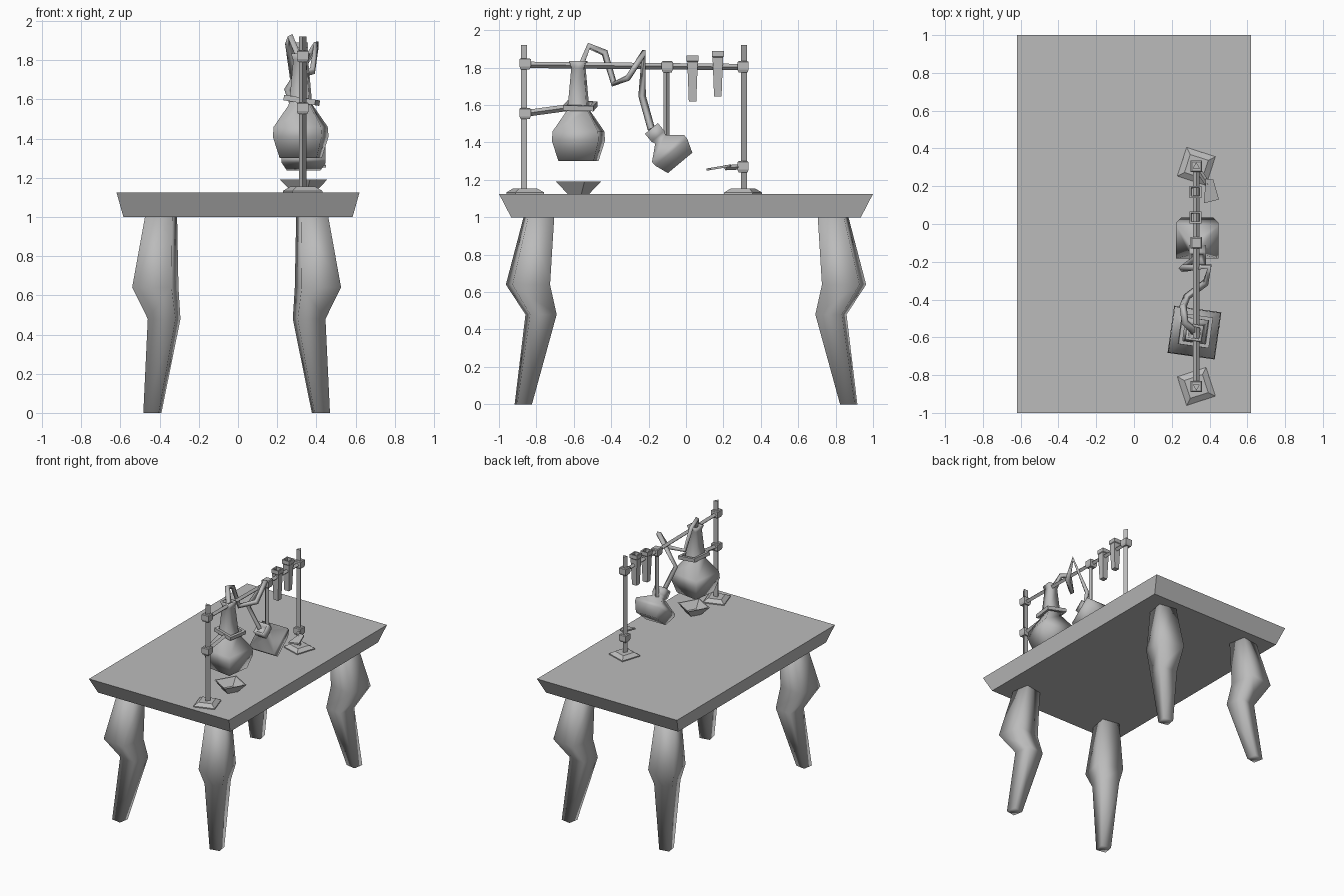
import bpy
import bmesh
from math import cos, sin, pi, radians
from mathutils import Vector, Matrix

cube = bpy.data.objects.get("Cube")
if cube:
    bpy.data.objects.remove(cube, do_unlink=True)

GREY = (0.5, 0.5, 0.5)
grey = bpy.data.materials.new("plain grey")
grey.use_nodes = True
grey.diffuse_color = (*GREY, 1)
grey.node_tree.nodes["Principled BSDF"].inputs["Base Color"].default_value = (*GREY, 1)


def add(name, mesh, smooth=False):
    mesh.materials.clear()
    mesh.materials.append(grey)
    for p in mesh.polygons:
        p.use_smooth = smooth
    ob = bpy.data.objects.new(name, mesh)
    bpy.context.collection.objects.link(ob)
    return ob


def loft(name, rings, smooth=False, closed=False):
    """Skin a list of point rings; capped, or joined end to start."""
    bm = bmesh.new()
    vs = [[bm.verts.new(p) for p in ring] for ring in rings]
    n = len(vs[0])
    pairs = list(zip(vs, vs[1:])) + ([(vs[-1], vs[0])] if closed else [])
    for a, b in pairs:
        for i in range(n):
            j = (i + 1) % n
            bm.faces.new((a[i], a[j], b[j], b[i]))
    if not closed:
        bm.faces.new(vs[0])
        bm.faces.new(vs[-1])
    bmesh.ops.recalc_face_normals(bm, faces=bm.faces)
    mesh = bpy.data.meshes.new(name)
    bm.to_mesh(mesh)
    bm.free()
    return add(name, mesh, smooth)


def lathe(name, profile, at, spin=0, sides=4, tilt=None, smooth=False, closed=False):
    """Turn (half width, height) pairs about a vertical or tilted axis."""
    m = Matrix.Translation(at) @ (tilt or Matrix()) @ Matrix.Rotation(radians(spin), 4, "Z")
    rings = []
    for r, z in profile:
        r /= cos(pi / sides)
        angles = [(2 * i + 1) * pi / sides for i in range(sides)]
        rings.append([m @ Vector((r * cos(a), r * sin(a), z)) for a in angles])
    return loft(name, rings, smooth, closed)


def rod(name, path, radius, smooth=False):
    """Square-section rod along a bent path."""
    cu = bpy.data.curves.new(name, "CURVE")
    cu.dimensions = "3D"
    cu.bevel_depth = radius
    cu.bevel_resolution = 0
    cu.use_fill_caps = True
    sp = cu.splines.new("POLY")
    sp.points.add(len(path) - 1)
    for p, co in zip(sp.points, path):
        p.co = (*co, 1)
    tmp = bpy.data.objects.new(name + "_path", cu)
    bpy.context.collection.objects.link(tmp)
    deps = bpy.context.evaluated_depsgraph_get()
    mesh = bpy.data.meshes.new_from_object(tmp.evaluated_get(deps))
    bpy.data.objects.remove(tmp, do_unlink=True)
    return add(name, mesh, smooth)


def rect(x, y, z):
    return [(-x, -y, z), (x, -y, z), (x, y, z), (-x, y, z)]


# Table top with undercut edges
TOP = 1.125
loft("table_top", [rect(0.585, 0.935, 1.0), rect(0.62, 1.0, TOP)])

# Four bent legs, each (x centre, y centre, half width, height)
leg = [(0.43, 0.87, 0.040, 0), (0.37, 0.775, 0.072, 0.48),
       (0.415, 0.845, 0.102, 0.64), (0.385, 0.785, 0.070, 1.01)]
for sx, side in ((1, "left"), (-1, "right")):
    for sy, end in ((-1, "front"), (1, "back")):
        rings = []
        for x, y, h, z in leg:
            ring = []
            for k in range(4):
                a = pi / 4 + k * pi / 2 - radians(10)
                ring.append((sx * (x + h * 1.414 * cos(a)) - 0.007,
                             sy * (y + h * 1.414 * sin(a)), z))
            rings.append(ring)
        loft(f"{end}_{side}_leg", rings, smooth=True)

# Two stands: sloped foot and three-sided pole
X, FRONT, BACK = 0.33, -0.86, 0.305
for y, end, s in ((FRONT, "front", 1), (BACK, "back", -1)):
    lathe(f"{end}_stand_foot", [(0.08, 0), (0.08, 0.008), (0.05, 0.03)], (X, y, TOP), 18 * s)
    lathe(f"{end}_stand_pole", [(0.011, 0), (0.011, 0.795)], (X, y, TOP), -s * 30, sides=3)

# Clamp blocks
for i, (y, z) in enumerate([(FRONT, 1.82), (FRONT, 1.555), (-0.1, 1.805), (BACK, 1.805), (BACK, 1.27)]):
    lathe(f"clamp_{i + 1}", [(0.024, -0.03), (0.03, -0.015), (0.03, 0.025), (0.024, 0.03)], (X, y, z))

# Cross bar, hanging rod and holding arms
rod("cross_bar", [(X, FRONT, 1.815), (X, BACK, 1.803)], 0.017)
rod("hanging_rod", [(X, -0.105, 1.8), (X, -0.105, 1.43)], 0.016)
rod("flask_arm", [(X, FRONT, 1.555), (X, -0.64, 1.585)], 0.018)
rod("lower_arm", [(X, BACK, 1.27), (0.39, 0.21, 1.265)], 0.014)
blade = [(0.38, 0.24), (0.42, 0.235), (0.45, 0.13), (0.37, 0.11)]
loft("lower_arm_blade", [[(x, y, 1.23 + y * 0.17 + d) for x, y in blade] for d in (0, 0.012)])

# Neck ring holding the large flask
lathe("neck_ring", [(0.062, -0.014), (0.082, -0.014), (0.082, 0.014), (0.062, 0.014)],
      (0.325, -0.565, 1.595), -8, tilt=Matrix.Rotation(radians(9), 4, "Y"), closed=True)

# Large upright flask
lathe("large_flask", [(0.095, 1.3), (0.126, 1.41), (0.122, 1.46), (0.055, 1.57), (0.05, 1.6),
                      (0.034, 1.8), (0.044, 1.835), (0.03, 1.835), (0.026, 1.78)],
      (0.32, -0.575, 0), -8, smooth=True)

# Small tilted flask hanging from the rod
axis = Vector((0, 0.64, -0.77))
lathe("small_flask", [(0.026, 0.03), (0.032, 0), (0.045, 0), (0.045, 0.055), (0.036, 0.075),
                      (0.112, 0.14), (0.112, 0.165), (0.085, 0.24)],
      (X + 0.005, -0.185, 1.475), tilt=Vector((0, 0, 1)).rotation_difference(axis).to_matrix().to_4x4(),
      smooth=True)

# Bent tube joining the flasks
rod("bent_tube", [(0.32, -0.57, 1.79), (0.27, -0.52, 1.915), (0.26, -0.435, 1.88),
                  (0.28, -0.385, 1.715), (0.38, -0.31, 1.745), (0.4, -0.225, 1.88),
                  (0.255, -0.235, 1.65), (0.32, -0.185, 1.47)], 0.02, smooth=True)

# Open dish under the large flask
lathe("dish", [(0.042, 0), (0.088, 0.065), (0.08, 0.065), (0.038, 0.012)], (0.335, -0.575, TOP), -30)

# Two test tubes hung on the bar
for i, (y, z) in enumerate([(0.035, 1.62), (0.17, 1.645)]):
    lathe(f"test_tube_{i + 1}", [(0.02, 0), (0.028, 0.21), (0.032, 0.215), (0.032, 0.245),
                                 (0.022, 0.245), (0.018, 0.1)], (X - 0.005, y, z))
